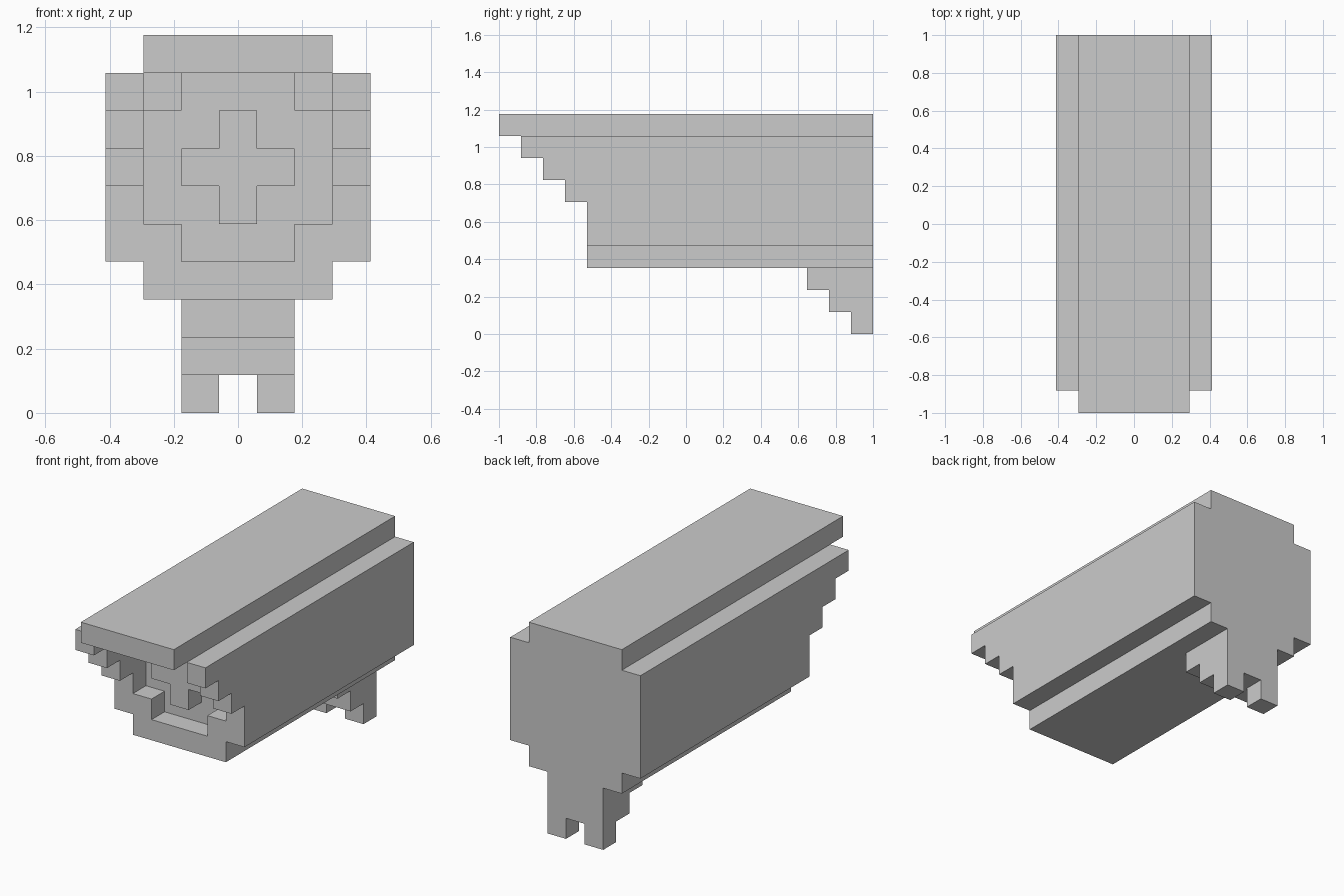
import bpy, bmesh

if "Cube" in bpy.data.objects:
    bpy.data.objects.remove(bpy.data.objects["Cube"])

U = 2 / 17          # one grid cell; the model is 17 cells long
SHIFT = 8.5         # cells from the front end to the middle


def extrude(name, pts, start, end, axis):
    """Extrude a 2D profile in cell units: axis 'x' takes (y, z), axis 'y' takes (x, z)."""
    def place(p, d):
        x, y = (d, p[0]) if axis == 'x' else (p[0], d)
        return (x * U, (y - SHIFT) * U, p[1] * U)

    bm = bmesh.new()
    low = [bm.verts.new(place(p, start)) for p in pts]
    high = [bm.verts.new(place(p, end)) for p in pts]
    bm.faces.new(low)
    bm.faces.new(high)
    n = len(pts)
    for i in range(n):
        j = (i + 1) % n
        bm.faces.new((low[i], low[j], high[j], high[i]))
    bmesh.ops.recalc_face_normals(bm, faces=bm.faces)
    mesh = bpy.data.meshes.new(name)
    bm.to_mesh(mesh)
    bm.free()
    ob = bpy.data.objects.new(name, mesh)
    bpy.context.collection.objects.link(ob)
    return ob


def box(name, x0, x1, y0, y1, z0, z1):
    return extrude(name, [(x0, z0), (x1, z0), (x1, z1), (x0, z1)], y0, y1, 'y')


# Main body and roof slab
box("body", -2.5, 2.5, 5, 17, 3, 9)
box("roof", -2.5, 2.5, 0, 17, 9, 10)

# Stepped side panels, raised front corners and feet, one per side
panel = [(4, 4), (17, 4), (17, 9), (1, 9), (1, 8), (2, 8),
         (2, 7), (3, 7), (3, 6), (4, 6)]
for side, s in (("left", -1), ("right", 1)):
    extrude("side_panel_" + side, panel, s * 2.5, s * 3.5, 'x')
    box("front_corner_" + side, s * 1.5, s * 2.5, 4, 5, 8, 9)
    box("foot_" + side, s * 0.5, s * 1.5, 16, 17, 0, 1)

# Lower front rim around the recess
rim = [(-2.5, 3), (2.5, 3), (2.5, 5), (1.5, 5), (1.5, 4),
       (-1.5, 4), (-1.5, 5), (-2.5, 5)]
extrude("front_rim", rim, 4, 5, 'y')

# Raised cross in the recess
cross = [(-.5, 5), (.5, 5), (.5, 6), (1.5, 6), (1.5, 7), (.5, 7),
         (.5, 8), (-.5, 8), (-.5, 7), (-1.5, 7), (-1.5, 6), (-.5, 6)]
extrude("front_cross", cross, 4, 5, 'y')

# Stepped rear bracket
bracket = [(14, 3), (14, 2), (15, 2), (15, 1), (17, 1), (17, 3)]
extrude("rear_bracket", bracket, -1.5, 1.5, 'x')
